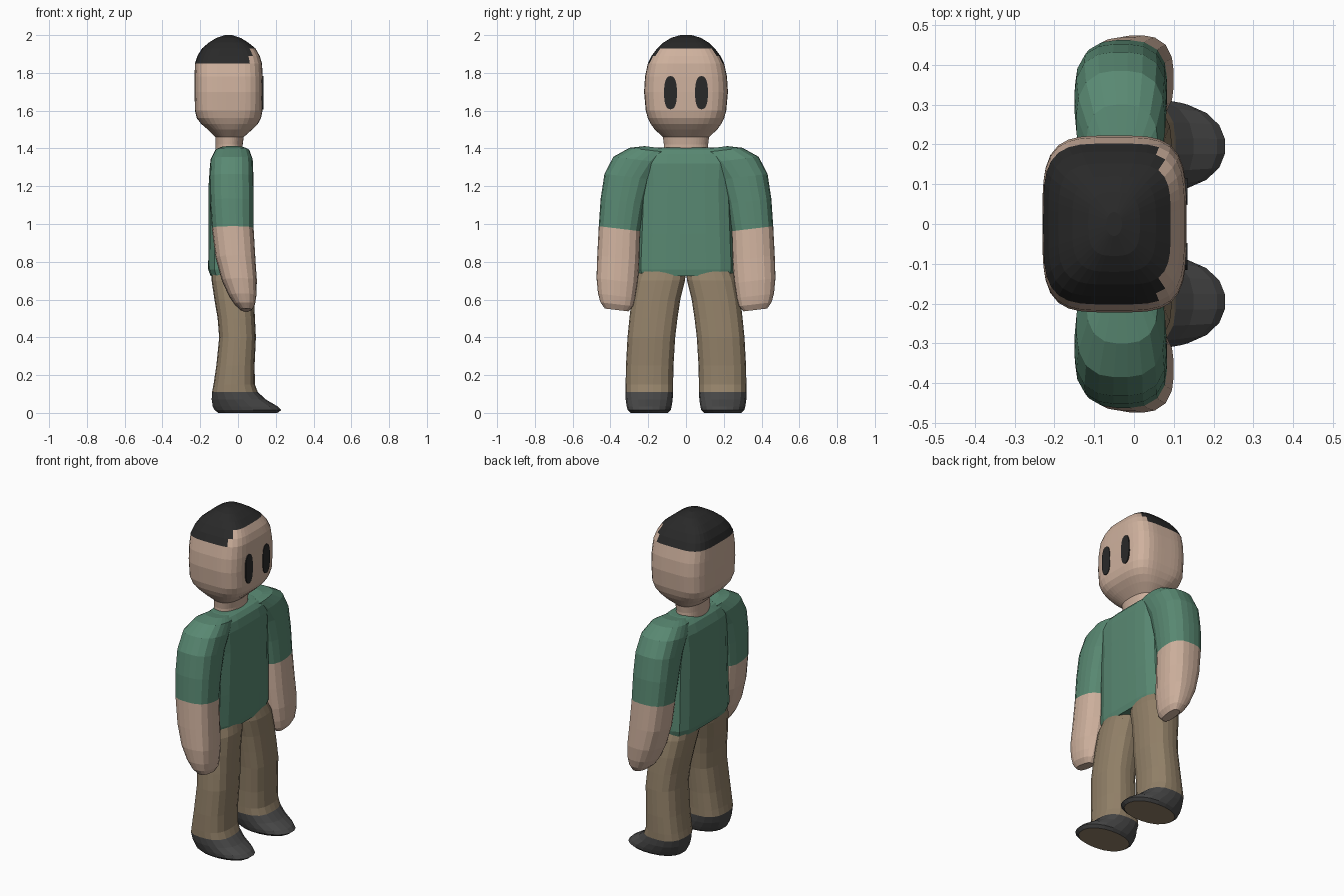
import bpy, bmesh, math


def material(name, r, g, b):
    m = bpy.data.materials.new(name)
    m.diffuse_color = (r, g, b, 1)
    return m


SKIN = material("skin", 0.62, 0.44, 0.34)
DARK = material("hair_dark", 0.022, 0.022, 0.022)
GREEN = material("shirt_green", 0.10, 0.25, 0.17)
TAN = material("trouser_tan", 0.29, 0.22, 0.14)
SHOE = material("shoe_grey", 0.065, 0.065, 0.065)


def finish(name, bm, mats, pick=None):
    bmesh.ops.recalc_face_normals(bm, faces=bm.faces)
    if pick:
        for f in bm.faces:
            f.material_index = pick(f.calc_center_median())
    me = bpy.data.meshes.new(name)
    bm.to_mesh(me)
    bm.free()
    for m in mats:
        me.materials.append(m)
    ob = bpy.data.objects.new(name, me)
    bpy.context.collection.objects.link(ob)
    return ob


def loft(name, rings, mats, pick=None, segs=20, power=3.0, side=1, tilt=0.0):
    """Rings of (z, y0, y1, x0, x1[, power]) skinned into a closed rounded body."""
    bm = bmesh.new()
    loops = []
    for z, y0, y1, x0, x1, *p in rings:
        n = p[0] if p else power
        loop = []
        for i in range(segs):
            a = 2 * math.pi * (i + 0.5) / segs
            c, s = math.cos(a), math.sin(a)
            r = (abs(c) ** n + abs(s) ** n) ** (-1 / n)
            dy = s * r * (y1 - y0) / 2
            loop.append(bm.verts.new(((x0 + x1) / 2 + c * r * (x1 - x0) / 2,
                                      side * ((y0 + y1) / 2 + dy), z + tilt * dy)))
        loops.append(loop)
    for a, b in zip(loops, loops[1:]):
        for i in range(segs):
            j = (i + 1) % segs
            bm.faces.new((a[i], a[j], b[j], b[i]))
    bm.faces.new(loops[0])
    bm.faces.new(loops[-1])
    return finish(name, bm, mats, pick)


def sym(z, hy, x0, x1, *p):
    return (z, -hy, hy, x0, x1, *p)


# head with neck and hair cap (front hairline sits higher)
head = [sym(1.37, .12, -.12, .025, 2.2), sym(1.42, .117, -.12, .025, 2.2),
        sym(1.46, .122, -.12, .03, 2.3), sym(1.50, .165, -.16, .075, 2.8),
        sym(1.53, .187, -.195, .105, 3.2), sym(1.56, .202, -.218, .122, 3.6),
        sym(1.60, .213, -.228, .13), sym(1.70, .222, -.23, .132),
        sym(1.78, .217, -.23, .131), sym(1.85, .202, -.228, .127),
        sym(1.89, .182, -.215, .115), sym(1.93, .152, -.19, .092),
        sym(1.96, .12, -.155, .055, 3.5), sym(1.985, .08, -.115, .015, 3),
        sym(2.0, .03, -.07, -.03, 2)]
loft("head", head, [SKIN, DARK],
     lambda c: int(c.z > 1.93 or (c.z > 1.85 and c.x < 0.065)), segs=48, power=4)

# torso in shirt
torso = [sym(.725, .25, -.145, .065), sym(.76, .258, -.158, .072),
         sym(.95, .25, -.156, .076), sym(1.2, .24, -.156, .078),
         sym(1.32, .25, -.148, .078), sym(1.37, .24, -.13, .066),
         sym(1.395, .21, -.105, .045), sym(1.405, .15, -.08, .02)]
loft("torso", torso, [GREEN], segs=24, power=4)

arm = [(1.405, .10, .22, -.09, .03), (1.39, .08, .30, -.12, .06),
       (1.34, .12, .385, -.145, .078), (1.25, .18, .432, -.15, .082),
       (1.12, .215, .452, -.148, .083), (.975, .24, .462, -.138, .083),
       (.82, .245, .47, -.118, .092), (.70, .255, .474, -.085, .10),
       (.62, .268, .466, -.048, .097), (.575, .28, .453, -.018, .09),
       (.545, .305, .43, .015, .072)]
leg = [(.75, .0, .25, -.14, .065), (.70, .005, .27, -.14, .08),
       (.60, .03, .288, -.125, .085), (.50, .045, .30, -.108, .09),
       (.40, .057, .31, -.10, .095), (.25, .066, .318, -.115, .088),
       (.15, .068, .32, -.13, .09), (.11, .068, .32, -.138, .105),
       (.07, .07, .32, -.14, .15, 2.4), (.035, .075, .315, -.135, .21, 2.2),
       (.015, .08, .31, -.125, .23, 2.2), (.0, .095, .295, -.105, .21, 2.2)]

for side, tag in ((1, "left"), (-1, "right")):
    # arm: sleeve above, bare forearm below
    loft(tag + "_arm", arm, [GREEN, SKIN], lambda c: int(c.z < 0.96),
         side=side, power=2.8, tilt=0.12)
    # trouser leg, shoe and pale sole
    loft(tag + "_leg", leg, [TAN, SHOE],
         lambda c: int(0.001 < c.z < 0.11), side=side, power=2.8)
    # eye: thin oval plate on the face
    bm = bmesh.new()
    bmesh.ops.create_cone(bm, cap_ends=True, segments=24, radius1=1, radius2=1, depth=.012)
    for v in bm.verts:
        a = math.atan2(v.co.y, v.co.x)
        c, s = math.cos(a), math.sin(a)
        r = (abs(c) ** 2.5 + abs(s) ** 2.5) ** -0.4
        v.co = (.128 + v.co.z, side * .082 + .034 * c * r, 1.695 + .088 * s * r)
    finish(tag + "_eye", bm, [DARK])
